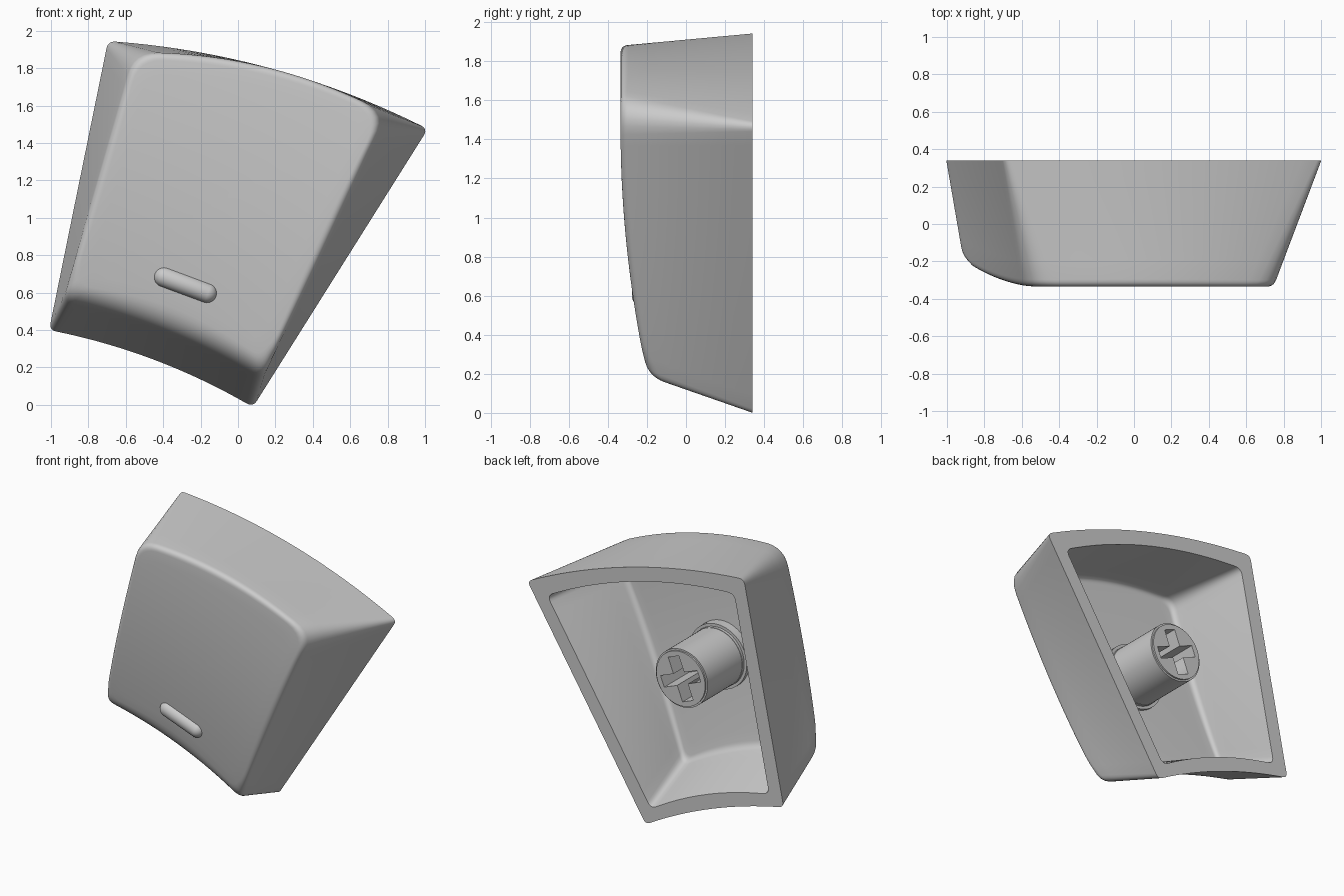
import bpy, bmesh, math
from mathutils import Vector, Matrix

if "Cube" in bpy.data.objects:
    bpy.data.objects.remove(bpy.data.objects["Cube"])

BACK, FRONT = 0.34, -0.335
HUB = Vector((-1.63, -2.73))          # centre of the sector the cap is cut from
SAGS = (0.09, 0, -0.05, 0)            # bow of the top, right, bottom, left edges

# corners in (x, z): top left, top right, bottom right, bottom left
BASE = [Vector(p) for p in ((-0.695, 1.945), (1.015, 1.475), (0.08, -0.012), (-1.01, 0.40))]
FACE = [Vector(p) for p in ((-0.55, 1.88), (0.79, 1.56), (0.156, 0.216), (-0.90, 0.63))]


def finish(name, bm, angle=35):
    bmesh.ops.recalc_face_normals(bm, faces=bm.faces[:])
    mesh = bpy.data.meshes.new(name)
    bm.to_mesh(mesh)
    bm.free()
    ob = bpy.data.objects.new(name, mesh)
    bpy.context.collection.objects.link(ob)
    bpy.ops.object.select_all(action='DESELECT')
    ob.select_set(True)
    bpy.context.view_layer.objects.active = ob
    bpy.ops.object.shade_smooth_by_angle(angle=math.radians(angle))
    return ob


def bezier(a, b, c, t):
    return a * (1 - t) ** 2 + b * 2 * t * (1 - t) + c * t * t


def outline(corners, radii, inset=0.0, side=20, round_steps=6):
    """Four-sided outline with bowed edges and rounded corners."""
    def left(i):
        d = (corners[(i + 1) % 4] - corners[i]).normalized()
        return Vector((-d.y, d.x))
    moved = []
    for i in range(4):                # shift both neighbouring edges inward
        n1, n2 = left(i - 1), left(i)
        moved.append(corners[i] - (n1 + n2) * inset / (1 + n1.dot(n2)))

    def edge(i, s):
        return moved[i].lerp(moved[(i + 1) % 4], s) + left(i) * SAGS[i] * 4 * s * (1 - s)
    pts = []
    for i in range(4):
        j = (i + 1) % 4
        length = (moved[j] - moved[i]).length
        s0, s1 = radii[i] / length, 1 - radii[j] / length
        pts += [edge(i, s0 + (s1 - s0) * k / side) for k in range(side + 1)]
        nxt = (moved[(j + 1) % 4] - moved[j]).length
        start = edge(j, radii[j] / nxt)
        pts += [bezier(edge(i, s1), moved[j], start, k / round_steps)
                for k in range(1, round_steps)]
    return pts


def height(p):
    return (((p - HUB).length) - 3.39) / 1.4


def face_y(p):
    v = min(max(height(p), -0.1), 1)
    return FRONT + 0.14 * (1 - v) ** 2


def half_shell(base, face, lift, fillets):
    """Rings from the open back edge, round the fillet, to the middle of the face."""
    mid = sum(face, Vector((0, 0))) / len(face)
    columns = []
    for b, f in zip(base, face):
        t = 1.0
        for _ in range(12):           # where the drafted wall meets the curved face
            p = b.lerp(f, t)
            t = (BACK - face_y(p) - lift) / (BACK - FRONT)
        foot, corner = Vector((b.x, BACK, b.y)), Vector((p.x, face_y(p) + lift, p.y))
        blend = min(max(height(p) / 0.12, 0), 1)
        d = fillets[0] + (fillets[1] - fillets[0]) * blend
        q = p + (mid - p).normalized() * d
        start = corner + (foot - corner).normalized() * d
        end = Vector((q.x, face_y(q) + lift, q.y))
        col = [foot.lerp(start, k / 6) for k in range(6)]
        col += [bezier(start, corner, end, k / 7) for k in range(8)]
        for k in range(1, 10):
            r = q.lerp(mid, k / 10)
            col.append(Vector((r.x, face_y(r) + lift, r.y)))
        columns.append(col)
    return [list(r) for r in zip(*columns)], Vector((mid.x, face_y(mid) + lift, mid.y))


# hollow cap: inside surface, rim and outside surface in one run of rings
outer, outer_mid = half_shell(outline(BASE, (0.04,) * 4),
                              outline(FACE, (0.13, 0.15, 0.06, 0.06)), 0, (0.10, 0.04))
inner, inner_mid = half_shell(outline(BASE, (0.05,) * 4, 0.10),
                              outline(FACE, (0.08,) * 4, 0.08), 0.09, (0.04, 0.04))
bm = bmesh.new()
rings = [[bm.verts.new(p) for p in ring] for ring in inner[::-1] + outer]
n = len(rings[0])
for a, b in zip(rings, rings[1:]):
    for i in range(n):
        bm.faces.new((a[i], a[(i + 1) % n], b[(i + 1) % n], b[i]))
for ring, centre in ((rings[0], inner_mid), (rings[-1], outer_mid)):
    c = bm.verts.new(centre)
    for i in range(n):
        bm.faces.new((ring[i], ring[(i + 1) % n], c))
finish("cap_shell", bm)

# raised locating bar on the face
bm = bmesh.new()
bmesh.ops.create_uvsphere(bm, u_segments=28, v_segments=15, radius=0.055)
for v in bm.verts:
    v.co.z += math.copysign(0.122, v.co.z)
tilt = Matrix.Rotation(math.atan2(0.23, -0.085), 4, 'Y')
bm.transform(Matrix.Translation((-0.28, -0.222, 0.642)) @ tilt)
finish("locating_bar", bm)

# stem with a cross-shaped socket
STEM = Vector((-0.14, 0, 1.055))


def disc(name, radius, y0, y1, bevel):
    bm = bmesh.new()
    bmesh.ops.create_cone(bm, cap_ends=True, segments=64, radius1=radius, radius2=radius,
                          depth=y1 - y0)
    rim = [e for e in bm.edges if all(v.co.z > 0 for v in e.verts)]
    bmesh.ops.bevel(bm, geom=rim, offset=bevel, segments=2, affect='EDGES')
    bm.transform(Matrix.Translation(STEM + Vector((0, (y0 + y1) / 2, 0)))
                 @ Matrix.Rotation(-math.pi / 2, 4, 'X'))
    return finish(name, bm)


stem = disc("stem", 0.205, -0.24, 0.26, 0.012)
disc("stem_collar", 0.228, -0.25, -0.14, 0.02)
for k, size in enumerate(((0.09, 0.56, 0.31), (0.31, 0.56, 0.08))):
    bm = bmesh.new()
    bmesh.ops.create_cube(bm, size=1, matrix=Matrix.Diagonal((*size, 1)))
    bm.transform(Matrix.Translation(STEM + Vector((0, 0.26, 0)))
                 @ Matrix.Rotation(math.radians(21.5), 4, 'Y'))
    cutter = finish("socket_cutter_%d" % (k + 1), bm)
    cutter.hide_render = True
    mod = stem.modifiers.new("socket", 'BOOLEAN')
    mod.operation, mod.solver, mod.object = 'DIFFERENCE', 'EXACT', cutter
    bpy.context.view_layer.objects.active = stem
    bpy.ops.object.modifier_apply(modifier=mod.name)
    bpy.data.objects.remove(cutter)
